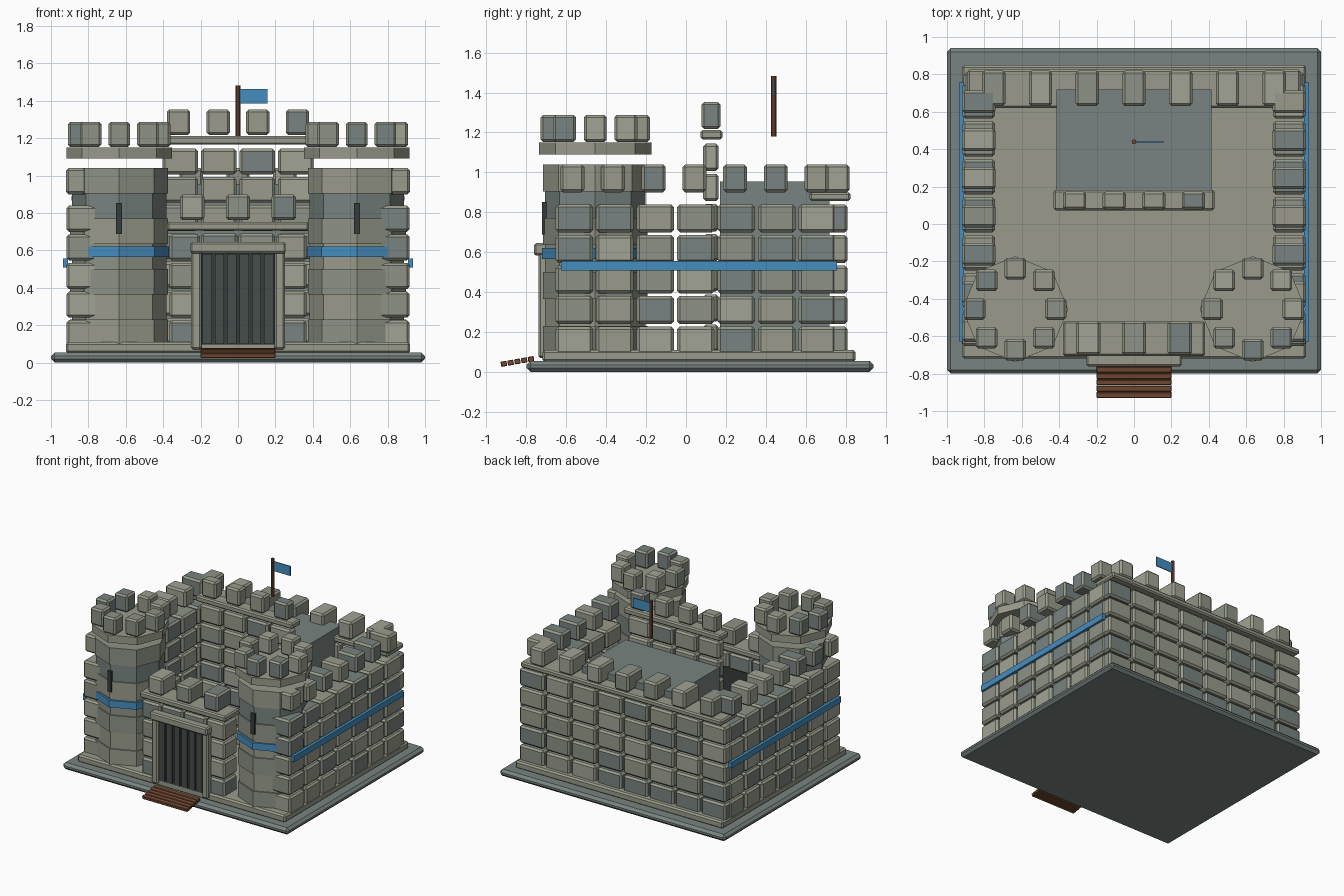
import bpy, bmesh, math, random
from mathutils import Matrix, Vector

if "Cube" in bpy.data.objects:
    bpy.data.objects.remove(bpy.data.objects["Cube"])

random.seed(4)


def mat(name, rgb):
    m = bpy.data.materials.new(name)
    m.diffuse_color = (*rgb, 1)
    m.use_nodes = True
    m.node_tree.nodes["Principled BSDF"].inputs["Base Color"].default_value = m.diffuse_color
    return m


STONES = [mat("stone_warm", (.32, .33, .26)), mat("stone_mid", (.27, .29, .24)),
          mat("stone_cool", (.19, .23, .22)), mat("stone_pale", (.36, .37, .30))]
WARM, COOL = [STONES[0]], [STONES[2]]
BLUE = [mat("blue", (.06, .27, .52))]
WOOD = [mat("wood", (.18, .07, .035))]
DARK = [mat("dark_iron", (.035, .045, .043))]
IRON = [mat("iron", (.06, .075, .07))]


def finish(name, bm, mats):
    me = bpy.data.meshes.new(name)
    bm.to_mesh(me)
    bm.free()
    for m in mats:
        me.materials.append(m)
    ob = bpy.data.objects.new(name, me)
    bpy.context.collection.objects.link(ob)
    return ob


def boxes(name, items, mats, bevel=0.0, tilt=0.0):
    """items: (x0, x1, y0, y1, z0, z1) boxes joined in one object"""
    bm = bmesh.new()
    for x0, x1, y0, y1, z0, z1 in items:
        mx = (Matrix.Translation(((x0 + x1) / 2, (y0 + y1) / 2, (z0 + z1) / 2))
              @ Matrix.Rotation(tilt, 4, 'X')
              @ Matrix.Diagonal((x1 - x0, y1 - y0, z1 - z0, 1)))
        vs = bmesh.ops.create_cube(bm, size=1, matrix=mx)["verts"]
        idx = random.randrange(len(mats))
        for f in {f for v in vs for f in v.link_faces}:
            f.material_index = idx
    if bevel:
        bmesh.ops.bevel(bm, geom=bm.edges[:], offset=bevel, segments=1,
                        affect='EDGES', profile=.5)
    return finish(name, bm, mats)


def box_at(cx, cy, cz, sx, sy, sz):
    return (cx - sx / 2, cx + sx / 2, cy - sy / 2, cy + sy / 2, cz - sz / 2, cz + sz / 2)


def drums(name, items, mats, sides=8):
    """items: (x, y, z0, z1, radius) upright prisms"""
    bm = bmesh.new()
    for x, y, z0, z1, r in items:
        vs = bmesh.ops.create_cone(bm, cap_ends=True, segments=sides, radius1=r, radius2=r,
                                   depth=z1 - z0,
                                   matrix=Matrix.Translation((x, y, (z0 + z1) / 2)))["verts"]
        idx = random.randrange(len(mats))
        for f in {f for v in vs for f in v.link_faces}:
            f.material_index = idx
    return finish(name, bm, mats)


ROWS = [.157 + .153 * i for i in range(5)]

# base and courtyard floor
boxes("base_slab", [(-1, 1, -.8, .94, 0, .055)], COOL, .02)
boxes("courtyard_floor", [(-.92, .92, -.72, .85, .05, .11)], WARM, .012)

# side walls with merlons and blue stripes
for side, s in (("left", -1), ("right", 1)):
    boxes(side + "_wall_blocks", [box_at(s * .83, -.56 + .203 * i, z, .175, .187, .14)
                                  for i in range(7) for z in ROWS], STONES, .014)
    boxes(side + "_wall_merlons", [box_at(s * .83, -.57 + .204 * i, .97, .18, .12, .14)
                                   for i in range(7)], STONES, .014)
    boxes(side + "_wall_stripe", [box_at(s * .922, .065, .532, .026, 1.385, .048)], BLUE)

# back wall
boxes("back_wall_blocks", [box_at(-.805 + .23 * i, .72, z, .214, .18, .14)
                           for i in range(8) for z in ROWS], STONES, .014)
boxes("back_wall_ledge", [(-.89, .89, .62, .825, .857, .9)], WARM, .01)
boxes("back_wall_merlons", [box_at(.25 * i, .725, .97, .125, .19, .14)
                            for i in range(-3, 4)], STONES, .014)

# corner towers
for side, s in (("left", -1), ("right", 1)):
    cx, cy = s * .635, -.455
    drums(side + "_tower_drums", [(cx, cy, .095 + .135 * i, .225 + .135 * i + .005,
                                   .262 if i % 2 == 0 else .252) for i in range(7)], STONES[:3])
    drums(side + "_tower_band", [(cx, cy, .565, .62, .267)], BLUE)
    drums(side + "_tower_crown", [(cx, cy, 1.09, 1.15, .283)], WARM)
    boxes(side + "_tower_merlons",
          [box_at(cx + .217 * math.cos(a * math.pi / 4), cy + .217 * math.sin(a * math.pi / 4),
                  1.22, .115, .115, .135) for a in range(8)], STONES, .013)
    boxes(side + "_arrow_slit", [box_at(cx, -.705, .77, .032, .036, .165)], DARK)

# gatehouse wall
gate_blocks = [box_at(s * .285, -.615, z, .165, .165, .14) for s in (-1, 1) for z in ROWS[:4]]
gate_blocks += [box_at(x, -.615, ROWS[3] + .01, .195, .165, .13) for x in (-.1, .1)]
boxes("gatehouse_blocks", gate_blocks, STONES, .014)
boxes("gatehouse_ledge", [(-.38, .38, -.705, -.52, .705, .752)], WARM, .01)
boxes("gatehouse_merlons", [box_at(x, -.61, .83, .13, .18, .135) for x in (-.245, 0, .245)],
      STONES, .013)

# gate frame, door and bars
boxes("gate_frame", [(-.25, -.195, -.74, -.68, .07, .6), (.195, .25, -.74, -.68, .07, .6),
                     (-.255, .255, -.762, -.69, .583, .645)], WARM, .01)
boxes("gate_door", [(-.2, .2, -.715, -.69, .09, .59)], DARK)
boxes("gate_bars", [box_at(-.165 + .066 * i, -.719, .34, .05, .018, .48) for i in range(6)], IRON)

# plank ramp
boxes("ramp_planks", [box_at(0, -.777 - .034 * i, .064 - .006 * i, .4, .03, .026)
                      for i in range(5)], WOOD, .003, math.radians(10))

# keep
boxes("keep_body", [(-.415, .415, .17, .72, .1, .955)], COOL)
boxes("keep_front_blocks", [box_at(-.309 + .206 * i, .125, 1.075 - .151 * r, .19, .078, .137)
                            for i in range(4) for r in range(7)], STONES, .014)
boxes("keep_ledge", [(-.43, .43, .073, .182, 1.165, 1.212)], WARM, .01)
boxes("keep_merlons", [box_at(-.318 + .212 * i, .125, 1.285, .125, .095, .135)
                       for i in range(4)], STONES, .013)

# flag
drums("flag_pole", [(0, .44, 1.18, 1.482, .013)], WOOD)
boxes("flag_cloth", [(.01, .157, .436, .444, 1.385, 1.462)], BLUE)
